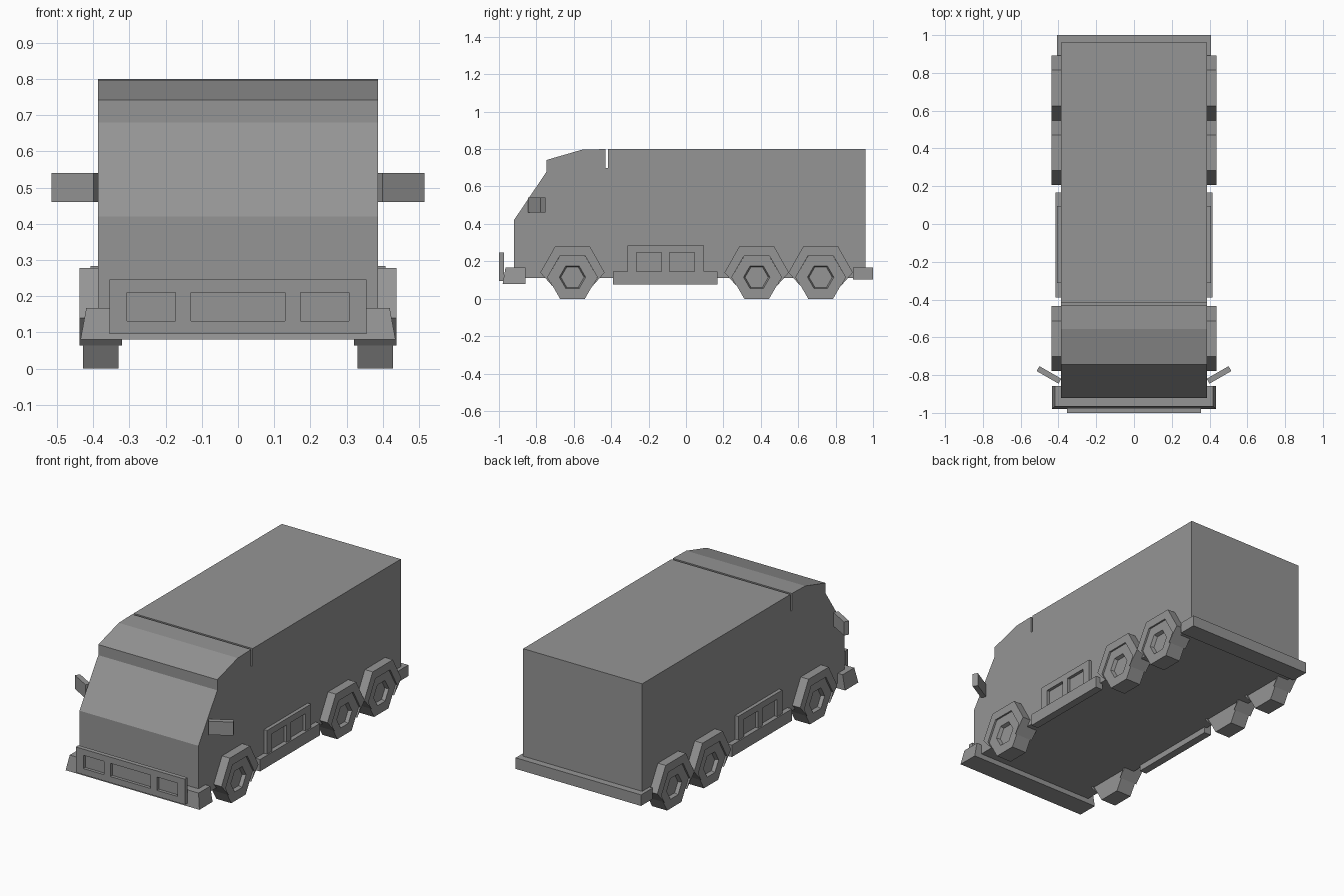
import bpy, bmesh, math
from mathutils import Vector, Matrix

if "Cube" in bpy.data.objects:
    bpy.data.objects.remove(bpy.data.objects["Cube"], do_unlink=True)

# One plain grey for the whole vehicle
GREY = (0.3, 0.3, 0.3, 1.0)
grey = bpy.data.materials.new("grey")
grey.use_nodes = True
grey.diffuse_color = GREY
grey.node_tree.nodes["Principled BSDF"].inputs["Base Color"].default_value = GREY


def finish(name, bm):
    bmesh.ops.recalc_face_normals(bm, faces=bm.faces)
    mesh = bpy.data.meshes.new(name)
    bm.to_mesh(mesh)
    bm.free()
    mesh.materials.append(grey)
    obj = bpy.data.objects.new(name, mesh)
    bpy.context.scene.collection.objects.link(obj)
    return obj


def extrude_x(bm, profile, x0, x1):
    """Extrude a (y, z) outline from x0 to x1; returns the x1 cap."""
    face = bm.faces.new([bm.verts.new((x0, y, z)) for y, z in profile])
    geom = bmesh.ops.extrude_face_region(bm, geom=[face])["geom"]
    bmesh.ops.translate(bm, vec=(x1 - x0, 0, 0),
                        verts=[g for g in geom if isinstance(g, bmesh.types.BMVert)])
    return [g for g in geom if isinstance(g, bmesh.types.BMFace)][0]


def prism(name, profile, x0, x1):
    bm = bmesh.new()
    extrude_x(bm, profile, x0, x1)
    return finish(name, bm)


def box(bm, lo, hi):
    lo, hi = Vector(lo), Vector(hi)
    m = Matrix.Translation((lo + hi) / 2) @ Matrix.Diagonal((*(hi - lo), 1))
    return bmesh.ops.create_cube(bm, size=1, matrix=m)["verts"]


def framed_panel(bm, us, vs, openings, front, depth, back, place):
    """Slab with rectangular recesses; place(u, v, d) maps to model space."""
    def quad(pts):
        bm.faces.new([bm.verts.new(place(*p)) for p in pts])

    def is_open(i, j):
        return (i, j) in openings

    for i in range(len(us) - 1):
        for j in range(len(vs) - 1):
            ring = [(us[i], vs[j]), (us[i + 1], vs[j]),
                    (us[i + 1], vs[j + 1]), (us[i], vs[j + 1])]
            level = depth if is_open(i, j) else front
            quad([(u, v, level) for u, v in ring])
            quad([(u, v, back) for u, v in ring])
            sides = [(i, j - 1), (i + 1, j), (i, j + 1), (i - 1, j)]
            for k, (ni, nj) in enumerate(sides):
                a, b = ring[k], ring[(k + 1) % 4]
                outside = not (0 <= ni < len(us) - 1 and 0 <= nj < len(vs) - 1)
                if outside:
                    quad([(*a, level), (*b, level), (*b, back), (*a, back)])
                elif is_open(i, j) and not is_open(ni, nj):
                    quad([(*a, depth), (*b, depth), (*b, front), (*a, front)])
    bmesh.ops.remove_doubles(bm, verts=bm.verts, dist=1e-5)


# Body with the sloped cab and the slot between cab and cargo box
prism("body", [(-0.92, 0.11), (-0.92, 0.42), (-0.745, 0.68), (-0.745, 0.742),
               (-0.555, 0.797), (-0.43, 0.80), (-0.43, 0.70), (-0.417, 0.70),
               (-0.417, 0.80), (0.96, 0.80), (0.96, 0.11)], -0.387, 0.387)

# Front bumper, widening and leaning forward towards the bottom
bm = bmesh.new()
for v in box(bm, (-0.435, -0.98, 0.08), (0.435, -0.857, 0.168)):
    if v.co.z > 0.1:
        v.co.x *= 0.963
        if v.co.y < -0.9:
            v.co.y += 0.015
finish("front_bumper", bm)

# Front grille plate with three recesses
bm = bmesh.new()
framed_panel(bm, [-0.355, -0.306, -0.173, -0.13, 0.13, 0.173, 0.306, 0.355],
             [0.096, 0.132, 0.21, 0.246], {(1, 1), (3, 1), (5, 1)},
             -1.0, -0.982, -0.974, lambda u, v, d: (u, d, v))
finish("grille_plate", bm)

# Rear bumper
bm = bmesh.new()
box(bm, (-0.408, 0.892, 0.103), (0.408, 1.0, 0.168))
finish("rear_bumper", bm)

WHEEL_Z, WHEEL_R = 0.115, 0.133
AXLES = {"front": -0.607, "middle": 0.378, "rear": 0.72}
FENDER = [(-0.172, 0.14), (-0.094, 0.278), (0.094, 0.278), (0.172, 0.14),
          (0.104, 0.064), (0.133, 0.115), (0.068, 0.229),
          (-0.068, 0.229), (-0.133, 0.115), (-0.104, 0.064)]

for side, s in (("left", 1), ("right", -1)):
    for axle, cy in AXLES.items():
        # Six-sided wheel with a recessed hub
        hexagon = [(cy + WHEEL_R * math.cos(k * math.pi / 3),
                    WHEEL_Z + WHEEL_R * math.sin(k * math.pi / 3)) for k in range(6)]
        bm = bmesh.new()
        cap = extrude_x(bm, hexagon, s * 0.33, s * 0.428)
        centre = Vector((s * 0.428, cy, WHEEL_Z))
        for scale, push in ((0.53, 0.0), (0.88, -0.02)):
            geom = bmesh.ops.extrude_face_region(bm, geom=[cap])["geom"]
            bmesh.ops.delete(bm, geom=[cap], context="FACES_ONLY")
            cap = [g for g in geom if isinstance(g, bmesh.types.BMFace)][0]
            for v in cap.verts:
                v.co = centre + (v.co - centre) * scale
                v.co.x += s * push
        finish(f"{axle}_wheel_{side}", bm)

        # Angular arch over the wheel
        prism(f"{axle}_fender_{side}", [(cy + y, z) for y, z in FENDER],
              s * 0.32, s * 0.438)

    # Side skirt and the panel with two recesses above it
    bm = bmesh.new()
    box(bm, (min(s * 0.37, s * 0.416), -0.39, 0.075),
        (max(s * 0.37, s * 0.416), 0.168, 0.145))
    finish(f"skirt_{side}", bm)
    bm = bmesh.new()
    framed_panel(bm, [-0.312, -0.265, -0.13, -0.088, 0.046, 0.096],
                 [0.12, 0.145, 0.247, 0.284], {(1, 1), (3, 1)},
                 0.408, 0.39, 0.375, lambda u, v, d: (s * d, u, v))
    finish(f"side_panel_{side}", bm)

    # Wing mirror, swept back
    bm = bmesh.new()
    verts = box(bm, (-0.067, -0.015, -0.04), (0.067, 0.015, 0.04))
    bmesh.ops.rotate(bm, verts=verts, matrix=Matrix.Rotation(s * math.radians(30), 3, "Z"))
    bmesh.ops.translate(bm, verts=verts, vec=(s * 0.45, -0.799, 0.50))
    finish(f"mirror_{side}", bm)
